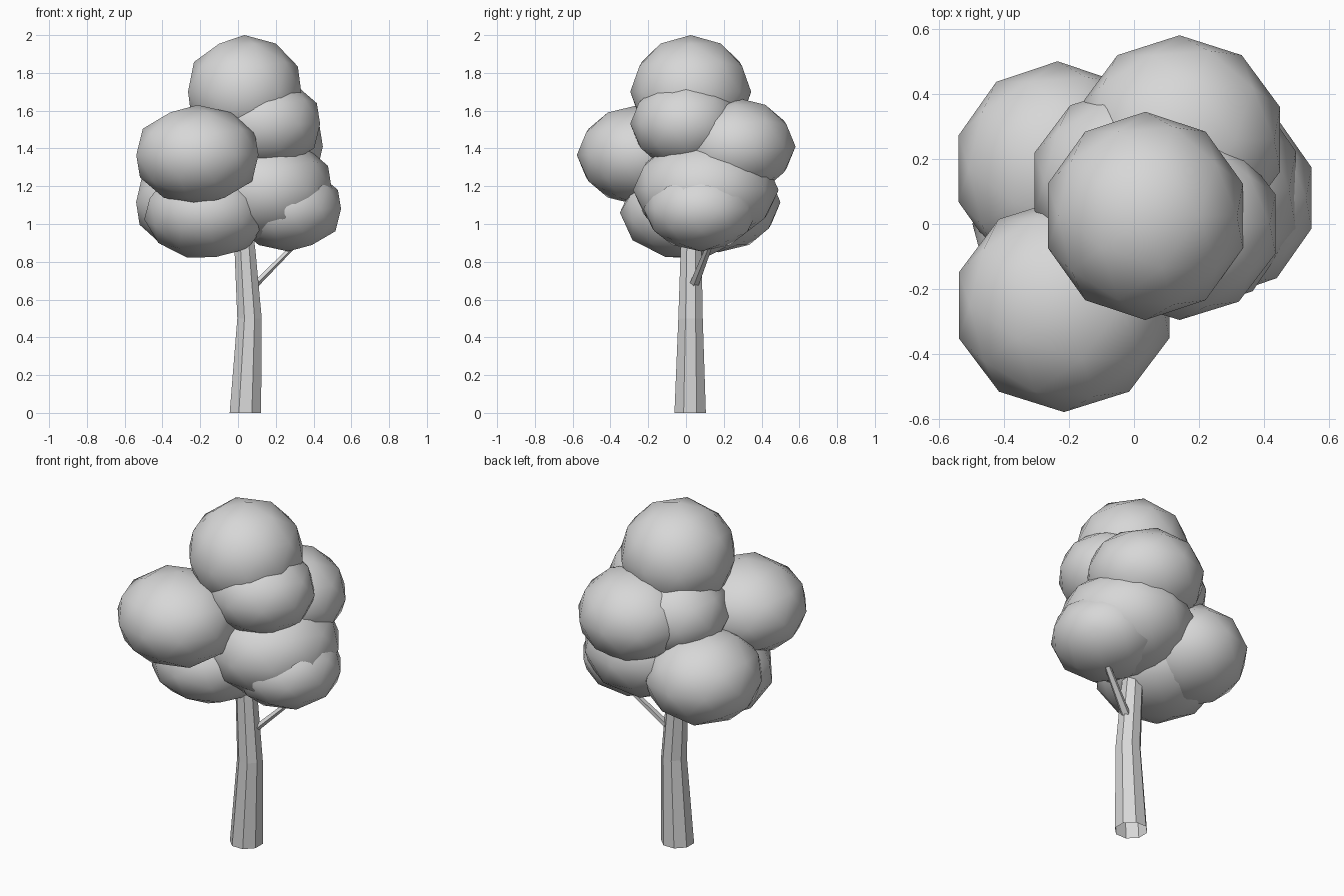
import bpy, math
from mathutils import Matrix

if "Cube" in bpy.data.objects:
    bpy.data.objects.remove(bpy.data.objects["Cube"])

grey = bpy.data.materials.new("plain grey")
grey.diffuse_color = (0.68, 0.68, 0.68, 1)
grey.use_nodes = True
grey.node_tree.nodes["Principled BSDF"].inputs["Base Color"].default_value = grey.diffuse_color


def tube(name, sides, rings, turn=0.0):
    """Open flat-sided tube through rings of (x, y, z, radius)."""
    verts, faces = [], []
    for x, y, z, r in rings:
        for i in range(sides):
            a = turn + 2 * math.pi * i / sides
            verts.append((x + r * math.cos(a), y + r * math.sin(a), z))
    for k in range(len(rings) - 1):
        for i in range(sides):
            j = (i + 1) % sides
            b = k * sides
            faces.append((b + i, b + j, b + sides + j, b + sides + i))
    mesh = bpy.data.meshes.new(name)
    mesh.from_pydata(verts, [], faces)
    mesh.materials.append(grey)
    ob = bpy.data.objects.new(name, mesh)
    bpy.context.collection.objects.link(ob)
    return ob


def leaf_clump(name, centre, radii, tilt=0.0):
    """Squashed low-poly ball, smooth shaded; tilt turns its facets about y first."""
    bpy.ops.mesh.primitive_ico_sphere_add(subdivisions=2, radius=1, location=centre)
    ob = bpy.context.object
    ob.name = name
    ob.data.transform(Matrix.Diagonal((*radii, 1)) @ Matrix.Rotation(tilt, 4, 'Y'))
    bpy.ops.object.shade_smooth()
    ob.data.materials.append(grey)


# Trunk with a slight bend, and one side branch
tube("trunk", 8, [(0.039, 0.022, 0, 0.090), (0.061, 0.024, 0.5, 0.070),
                  (0.037, 0.027, 0.86, 0.060), (0.03, 0.027, 0.95, 0.055)], math.pi / 8)
tube("branch", 5, [(0.07, 0.035, 0.66, 0.028), (0.26, 0.11, 0.85, 0.020),
                   (0.31, 0.13, 0.90, 0.016)])

# Foliage clumps
leaf_clump("top_foliage", (0.035, 0.025, 1.70), (0.315, 0.32, 0.30))
leaf_clump("front_left_foliage", (-0.215, -0.25, 1.365), (0.34, 0.328, 0.265))
leaf_clump("back_right_foliage", (0.14, 0.26, 1.41), (0.325, 0.32, 0.26))
leaf_clump("upper_right_foliage", (0.14, 0.0, 1.53), (0.31, 0.295, 0.245))
leaf_clump("middle_right_foliage", (0.15, 0.105, 1.18), (0.365, 0.385, 0.285))
leaf_clump("lower_right_foliage", (0.265, 0.08, 1.08), (0.295, 0.305, 0.225))
leaf_clump("lower_left_foliage", (-0.165, 0.0, 1.06), (0.335, 0.35, 0.25), 0.32)
leaf_clump("back_left_foliage", (-0.235, 0.17, 1.115), (0.32, 0.33, 0.265))
leaf_clump("inner_back_foliage", (-0.02, 0.13, 1.42), (0.30, 0.29, 0.25))
